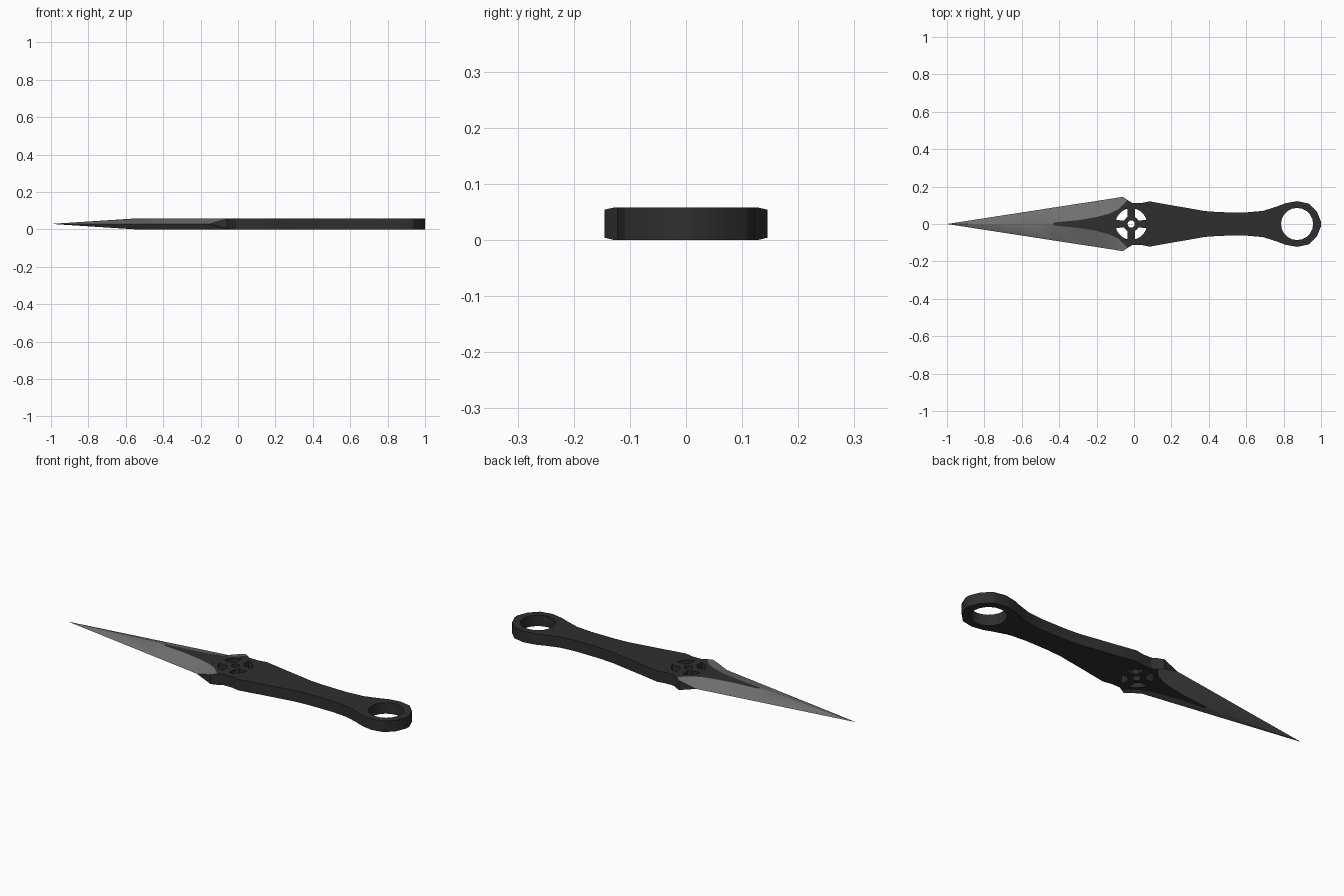
import bpy, bmesh, math

if "Cube" in bpy.data.objects:
    bpy.data.objects.remove(bpy.data.objects["Cube"])

H = 0.058            # full thickness
M = H / 2            # height of the cutting edge

dark = bpy.data.materials.new("dark steel")
dark.diffuse_color = (0.028, 0.028, 0.028, 1)
dark.use_nodes = True
dark.node_tree.nodes["Principled BSDF"].inputs["Base Color"].default_value = dark.diffuse_color
grey = bpy.data.materials.new("ground steel")
grey.diffuse_color = (0.165, 0.165, 0.165, 1)
grey.use_nodes = True
grey.node_tree.nodes["Principled BSDF"].inputs["Base Color"].default_value = grey.diffuse_color

# Border between flat dark body and ground blade (upper half, y > 0)
border = [(-0.43, 0.008), (-0.3, 0.02), (-0.2, 0.037), (-0.13, 0.056),
          (-0.085, 0.078), (-0.055, 0.105), (-0.035, 0.128)]
# Cutting edge opposite each border point: x, y, z
edge = [(-0.43, 0.088, M), (-0.3, 0.108, M), (-0.22, 0.12, M),
        (-0.15, 0.131, M), (-0.105, 0.138, 0.042), (-0.06, 0.145, 0.054)]
# Grip and ring outline (upper half)
grip = [(-0.01, 0.113), (0.04, 0.112), (0.085, 0.121), (0.2, 0.1), (0.3, 0.083),
        (0.38, 0.069), (0.46, 0.063), (0.6, 0.062), (0.69, 0.07), (0.76, 0.092),
        (0.81, 0.111), (0.872, 0.122), (0.935, 0.109), (0.978, 0.066), (1.0, 0.012)]


def finish(bm, name, mat):
    bmesh.ops.remove_doubles(bm, verts=bm.verts[:], dist=1e-5)
    bmesh.ops.recalc_face_normals(bm, faces=bm.faces[:])
    me = bpy.data.meshes.new(name)
    bm.to_mesh(me)
    bm.free()
    ob = bpy.data.objects.new(name, me)
    bpy.context.collection.objects.link(ob)
    me.materials.append(mat)
    bpy.ops.object.select_all(action='DESELECT')
    ob.select_set(True)
    bpy.context.view_layer.objects.active = ob
    bpy.ops.object.shade_smooth_by_angle(angle=math.radians(25))


def face(bm, pts):
    bm.faces.new([bm.verts.new(p) for p in pts])


def flip(p, sy, top):
    """Mirror a point of the upper quarter into any of the four quarters."""
    return (p[0], p[1] * sy, p[2] if top else H - p[2])


def arc(cx, r, a, b, n):
    return [(cx + r * math.cos(a + (b - a) * i / n),
             r * math.sin(a + (b - a) * i / n)) for i in range(n + 1)]


# Handle: flat plate with ring hole, hub hole and four wheel openings
upper = border + grip
outline = upper + [(x, -y) for x, y in reversed(upper)]
loops = [outline,
         arc(0.872, 0.086, 0, 2 * math.pi, 20)[:-1],
         arc(-0.015, 0.02, 0, 2 * math.pi, 12)[:-1]]
for k in range(4):
    q = k * math.pi / 2
    o, i = math.radians(14), math.radians(28)
    loops.append(arc(-0.015, 0.084, q + o, q + math.pi / 2 - o, 6)
                 + arc(-0.015, 0.042, q + math.pi / 2 - i, q + i, 3))

bm = bmesh.new()
rims = {0: [], H: []}
for li, loop in enumerate(loops):
    n = len(loop)
    lo = [bm.verts.new((x, y, 0)) for x, y in loop]
    hi = [bm.verts.new((x, y, H)) for x, y in loop]
    for i in range(n):
        j = (i + 1) % n
        rims[0].append(bm.edges.new((lo[i], lo[j])))
        rims[H].append(bm.edges.new((hi[i], hi[j])))
        # no wall where the ground blade joins the plate
        if li > 0 or len(border) - 1 <= i < n - len(border):
            bm.faces.new((lo[i], lo[j], hi[j], hi[i]))
for z in (0, H):
    bmesh.ops.triangle_fill(bm, edges=rims[z], use_beauty=True,
                            normal=(0, 0, 1 if z else -1))
# Side cheeks where the cutting edge opens out to the full thickness
last = (*border[-1], H)
for s in (1, -1):
    up = [flip(p, s, True) for p in edge[3:] + [last]]
    dn = [flip(p, s, False) for p in edge[3:] + [last]]
    face(bm, (up[0], up[1], dn[1]))
    for i in (1, 2):
        face(bm, (up[i], up[i + 1], dn[i + 1], dn[i]))
finish(bm, "handle", dark)

# Blade: ground bevels, mirrored to both sides and both faces
bm = bmesh.new()
tip, ridge = (-1, 0, M), (-0.55, 0, H)
b = [(x, y, H) for x, y in border]
patches = [(tip, edge[0], ridge), (ridge, edge[0], b[0]), (edge[5], b[6], b[5])]
patches += [(b[i], edge[i], edge[i + 1], b[i + 1]) for i in range(5)]
for top in (True, False):
    for s in (1, -1):
        for patch in patches:
            face(bm, [flip(p, s, top) for p in patch])
    face(bm, [flip(ridge, 1, top), flip(b[0], 1, top), flip(b[0], -1, top)])
finish(bm, "blade", grey)
